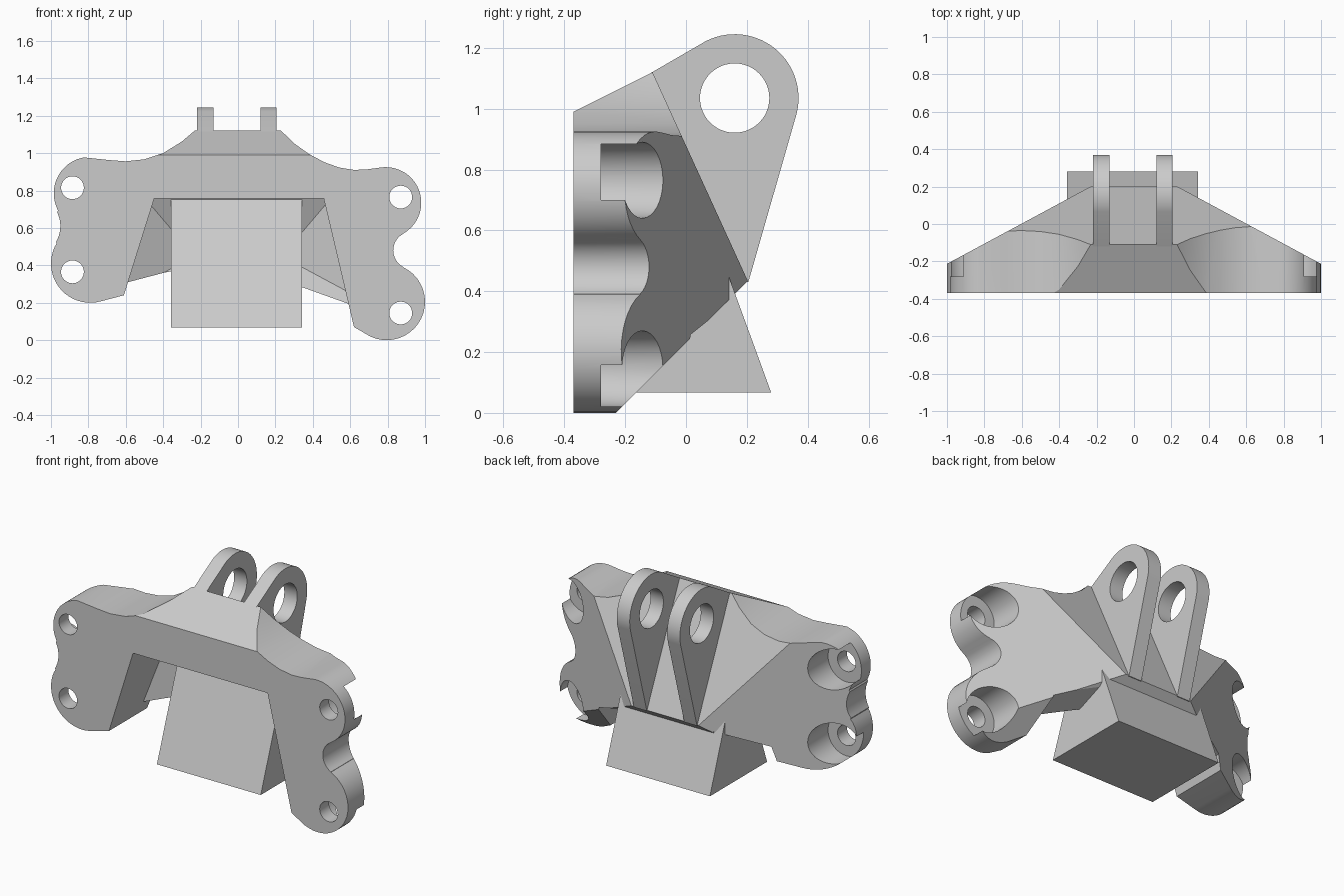
import bpy, bmesh, math
from mathutils import Vector

cube = bpy.data.objects.get("Cube")
if cube:
    bpy.data.objects.remove(cube, do_unlink=True)

# Single bare metal colour
metal = bpy.data.materials.new("plain grey metal")
metal.use_nodes = True
GREY = (0.6, 0.6, 0.6, 1)
metal.diffuse_color = GREY
metal.node_tree.nodes["Principled BSDF"].inputs["Base Color"].default_value = GREY


def finish(name, bm):
    bmesh.ops.recalc_face_normals(bm, faces=bm.faces)
    mesh = bpy.data.meshes.new(name)
    bm.to_mesh(mesh)
    bm.free()
    mesh.materials.append(metal)
    obj = bpy.data.objects.new(name, mesh)
    bpy.context.collection.objects.link(obj)
    return obj


def extrude(name, points, axis, a, b):
    """Prism from a profile: axis 'y' takes (x, z) points, 'x' takes (y, z)."""
    place = (lambda u, v, w: (u, w, v)) if axis == 'y' else (lambda u, v, w: (w, u, v))
    bm = bmesh.new()
    face = bm.faces.new([bm.verts.new(place(u, v, a)) for u, v in points])
    new = bmesh.ops.extrude_face_region(bm, geom=[face])["geom"]
    shift = Vector(place(0, 0, b - a))
    bmesh.ops.translate(bm, vec=shift, verts=[g for g in new if isinstance(g, bmesh.types.BMVert)])
    return finish(name, bm)


def convex(name, planes):
    """Big box trimmed by planes, each a point and an outward normal."""
    bm = bmesh.new()
    bmesh.ops.create_cube(bm, size=4)
    for co, no in planes:
        cut = bmesh.ops.bisect_plane(bm, geom=bm.verts[:] + bm.edges[:] + bm.faces[:],
                                     plane_co=co, plane_no=no, clear_outer=True)
        edges = [g for g in cut["geom_cut"] if isinstance(g, bmesh.types.BMEdge)]
        if edges:
            bmesh.ops.edgeloop_fill(bm, edges=edges)
    return finish(name, bm)


def arc(cx, cz, r, start, end, n=20):
    angles = [math.radians(start + (end - start) * i / n) for i in range(n + 1)]
    return [(cx + r * math.cos(t), cz + r * math.sin(t)) for t in angles]


def boolean(obj, cutter, operation='DIFFERENCE'):
    mod = obj.modifiers.new("cut", 'BOOLEAN')
    mod.operation, mod.solver, mod.object = operation, 'EXACT', cutter
    bpy.context.view_layer.update()
    graph = bpy.context.evaluated_depsgraph_get()
    mesh = bpy.data.meshes.new_from_object(obj.evaluated_get(graph))
    obj.modifiers.clear()
    obj.data = mesh
    bpy.data.objects.remove(cutter, do_unlink=True)


# Bracket body: lobed outline, kept inside the sloping back, top and bottom planes
right_side = ([(0.62, 0.07)] + arc(0.795, 0.205, 0.205, -115, 63.9)
              + arc(0.93, 0.48, 0.1, 243, 119, 12)
              + arc(0.79, 0.735, 0.19, -60, 100)
              + [(0.69, 0.913), (0.62, 0.91), (0.54, 0.923), (0.46, 0.952), (0.38, 0.995),
                 (0.3, 1.052), (0.22, 1.13), (0.18, 1.18)])
left_side = ([(-0.18, 1.18), (-0.22, 1.13), (-0.3, 1.062), (-0.4, 1.0), (-0.5, 0.967),
              (-0.6, 0.956), (-0.69, 0.963)]
             + arc(-0.79, 0.785, 0.195, 100, 207.9)
             + arc(-1.12, 0.61, 0.17, 26, -30, 10)
             + arc(-0.79, 0.41, 0.21, 149, 285) + [(-0.61, 0.24)])
body = extrude("bracket_body", right_side + left_side, 'y', -0.6, 0.6)

WALL = 0.07
slant = Vector((0, 0.69, 0.315)).normalized()
wings = [Vector((s * 0.538, 1, 0)).normalized() for s in (1, -1)]
slant_co, wing_co = Vector((0, -0.11, 1.12)), Vector((0, 0.325, 0))
under = Vector((0, 1, -1)).normalized()
under_co = Vector((0, 0, 0.23))

envelope = convex("envelope", [((0, -0.37, 0), (0, -1, 0)), ((0, -0.37, 0.99), (0, -0.5, 1)),
                               (slant_co, slant), (under_co, under)]
                  + [(wing_co, w) for w in wings])
boolean(body, envelope, 'INTERSECT')

# Hollow behind the front arch, leaving an even wall at the back
arch_sides = [((0.62, 0, 0.07), (0.68, 0, 0.16)), ((-0.61, 0, 0.24), (-0.51, 0, 0.16))]
pocket = convex("pocket", arch_sides + [((0, 0, 0.757), (0, 0, 1)),
                                        (slant_co - slant * WALL, slant),
                                        (under_co - under * WALL, under)]
                + [(wing_co - w * WALL, w) for w in wings])
boolean(body, pocket)

# Trim the underside of the back wall on each side of the wedge
for side, co, no in ((1, (0.34, 0, 0.302), (0.215, -0.4, 1)),
                     (-1, (-0.36, 0, 0.36), (-0.16, -0.19, 1))):
    trim = convex("trim", arch_sides + [(co, no), ((side * 0.3, 0, 0), (-side, 0, 0))])
    boolean(body, trim)

# Bolt holes with wide counterbores from the back
for x, z in ((0.87, 0.765), (0.87, 0.145), (-0.885, 0.815), (-0.885, 0.365)):
    for radius, start in ((0.061, -0.7), (0.125, -0.28)):
        boolean(body, extrude("bore", arc(x, z, radius, 0, 348.75, 31), 'y', start, 0.5))

# Twin lugs with a pin hole
lug_profile = ([(-0.12, 1.115)] + arc(0.16, 1.035, 0.21, 116.6, -15, 28)
               + [(0.205, 0.43), (0.17, 0.43)])
lugs = []
for name, a, b in (("left_lug", 0.12, 0.207), ("right_lug", -0.218, -0.132)):
    lug = extrude(name, lug_profile, 'x', a, b)
    boolean(lug, extrude("pin", arc(0.16, 1.035, 0.114, 0, 352.5, 47), 'x', -0.5, 0.5))
    lugs.append(lug)

# Triangular wedge under the arch
extrude("wedge_block", [(-0.27, 0.067), (0.28, 0.067), (0.005, 0.82)], 'x', -0.357, 0.342)

# Smooth the rounded parts, keeping edges sharp
for obj in [body] + lugs:
    bpy.ops.object.select_all(action='DESELECT')
    obj.select_set(True)
    bpy.context.view_layer.objects.active = obj
    bpy.ops.object.shade_smooth_by_angle(angle=math.radians(25))
